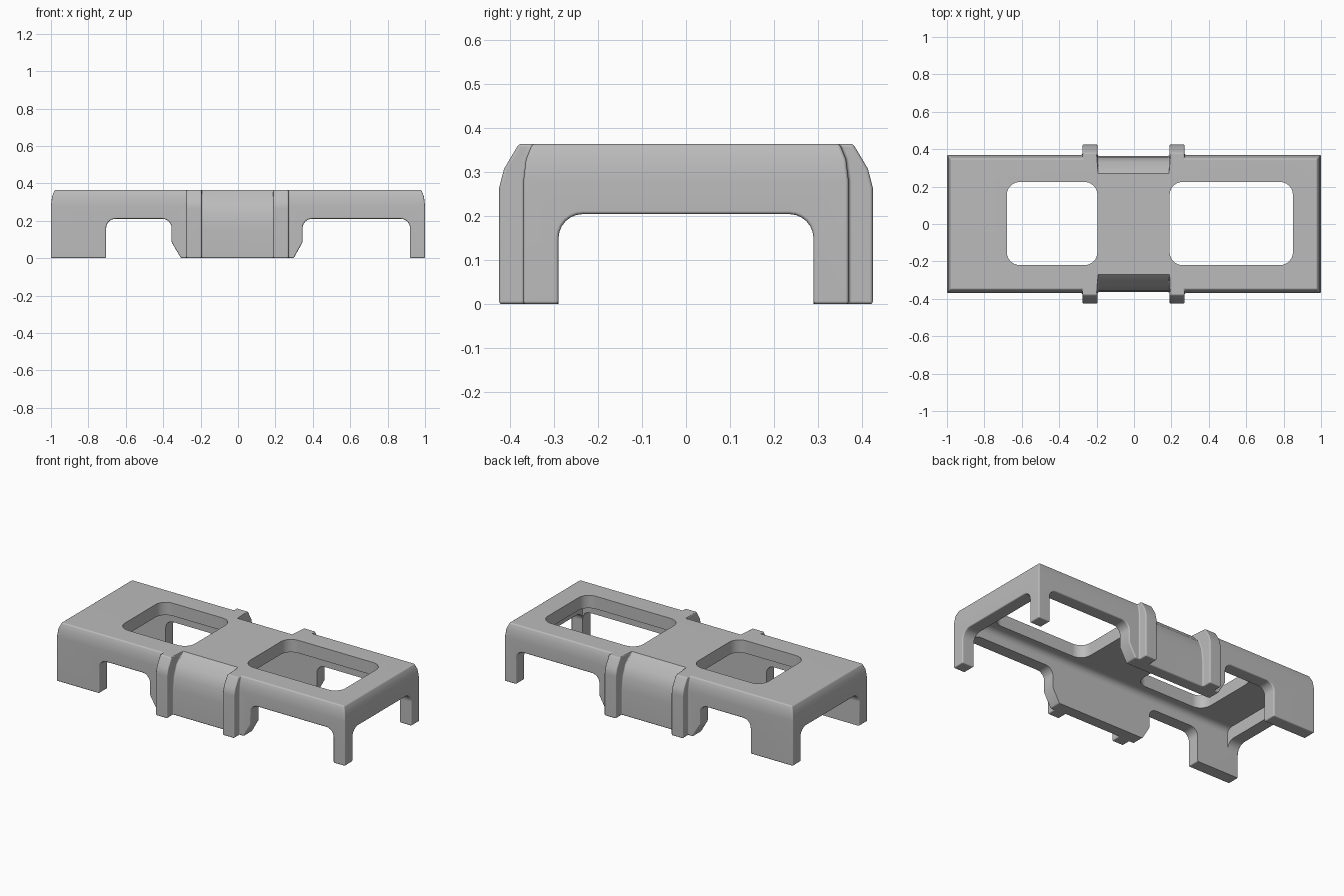
import bpy, bmesh, math
from mathutils import Vector

cube = bpy.data.objects.get("Cube")
if cube:
    bpy.data.objects.remove(cube, do_unlink=True)

HALF_Y, INNER_Y, INNER_X, HEIGHT = 0.37, 0.29, 0.92, 0.365

grey = bpy.data.materials.new("plain_grey")
grey.use_nodes = True
grey.diffuse_color = (0.5, 0.5, 0.5, 1)
shader = next(n for n in grey.node_tree.nodes if n.type == 'BSDF_PRINCIPLED')
shader.inputs["Base Color"].default_value = grey.diffuse_color


def add_object(name, bm):
    bmesh.ops.recalc_face_normals(bm, faces=bm.faces)
    mesh = bpy.data.meshes.new(name)
    bm.to_mesh(mesh)
    bm.free()
    mesh.materials.append(grey)
    obj = bpy.data.objects.new(name, mesh)
    bpy.context.scene.collection.objects.link(obj)
    return obj


def round_corners(points, radii, steps=6):
    """Replace each corner that has a radius by an arc."""
    out = []
    for i, (p, r) in enumerate(zip(points, radii)):
        p = Vector(p)
        if not r:
            out.append(tuple(p))
            continue
        u = (Vector(points[i - 1]) - p).normalized()
        v = (Vector(points[(i + 1) % len(points)]) - p).normalized()
        centre = p + (u + v) * r          # right-angled corners only
        for k in range(steps + 1):
            a = math.pi / 2 * k / steps
            out.append(tuple(centre - v * r * math.cos(a) - u * r * math.sin(a)))
    return out


def prism(name, points, axis, lo, hi):
    """Extrude a flat outline along one axis."""
    place = {'x': lambda a, b, t: (t, a, b),
             'y': lambda a, b, t: (a, t, b),
             'z': lambda a, b, t: (a, b, t)}[axis]
    bm = bmesh.new()
    ends = [[bm.verts.new(place(a, b, t)) for a, b in points] for t in (lo, hi)]
    for ring in ends:
        bm.faces.new(ring)
    n = len(points)
    for i in range(n):
        j = (i + 1) % n
        bm.faces.new((ends[0][i], ends[0][j], ends[1][j], ends[1][i]))
    return add_object(name, bm)


def combine(target, tool, operation):
    mod = target.modifiers.new("combine", 'BOOLEAN')
    mod.operation, mod.solver, mod.object = operation, 'EXACT', tool
    bpy.context.view_layer.update()
    graph = bpy.context.evaluated_depsgraph_get()
    mesh = bpy.data.meshes.new_from_object(target.evaluated_get(graph))
    target.modifiers.clear()
    target.data = mesh
    bpy.data.objects.remove(tool, do_unlink=True)


def tunnel(half, top, r):
    pts = [(-half, -0.2), (-half, top), (half, top), (half, -0.2)]
    return round_corners(pts, [0, r, r, 0])


# outer block, leaning in slightly towards the top
bm = bmesh.new()
rings = []
for z, inset in ((0, 0), (0.28, 0), (0.33, 0.006), (HEIGHT, 0.02)):
    x, y = 1 - inset, HALF_Y - inset
    rings.append([bm.verts.new((sx * x, sy * y, z))
                  for sx, sy in ((-1, -1), (1, -1), (1, 1), (-1, 1))])
bm.faces.new(rings[0])
bm.faces.new(rings[-1])
for low, high in zip(rings, rings[1:]):
    for i in range(4):
        j = (i + 1) % 4
        bm.faces.new((low[i], low[j], high[j], high[i]))
cover = add_object("bracket_cover", bm)

# sloped middle panels on both sides
panel = [(0.265, 0.37), (0.33, 0.305), (0.355, 0.24), (0.364, 0.16),
         (0.364, -0.1), (0.6, -0.1), (0.6, 0.5), (0.265, 0.5)]
rib = [(0.25, 0), (0.425, 0), (0.425, 0.265), (0.414, 0.308),
       (0.38, HEIGHT), (0.25, HEIGHT)]
for s in (-1, 1):
    side = [(s * y, z) for y, z in panel]
    combine(cover, prism("panel_cutter", side, 'x', -0.23, 0.23), 'DIFFERENCE')

# four upright ribs beside the panels
for s in (-1, 1):
    side = [(s * y, z) for y, z in rib]
    for lo, hi in ((-0.275, -0.195), (0.19, 0.27)):
        combine(cover, prism("side_rib", side, 'x', lo, hi), 'UNION')

# hollow underside and the arch through both ends
combine(cover, prism("hollow_cutter", tunnel(INNER_Y, 0.285, 0.04),
                     'x', -INNER_X, INNER_X), 'DIFFERENCE')
combine(cover, prism("arch_cutter", tunnel(INNER_Y, 0.205, 0.055),
                     'x', -1.2, 1.2), 'DIFFERENCE')

# side openings between the legs
for leg, mid, foot in ((-0.705, -0.355, -0.305), (INNER_X, 0.345, 0.298)):
    pts = [(leg, -0.1), (leg, 0.21), (mid, 0.21), (mid, 0.085),
           (foot, 0), (foot, -0.1)]
    outline = round_corners(pts, [0, 0.05, 0.05, 0, 0, 0])
    combine(cover, prism("side_opening", outline, 'y', -1, 1), 'DIFFERENCE')

# two windows in the roof
for x0, x1 in ((-0.68, -0.195), (0.19, 0.85)):
    pts = [(x0, -0.22), (x1, -0.22), (x1, 0.225), (x0, 0.225)]
    outline = round_corners(pts, [0.07] * 4)
    combine(cover, prism("roof_window", outline, 'z', 0.1, 0.6), 'DIFFERENCE')

# soften the outside edges, leaving the windows and the hollow crisp
bm = bmesh.new()
bm.from_mesh(cover.data)
bmesh.ops.remove_doubles(bm, verts=bm.verts, dist=0.0008)
bmesh.ops.dissolve_limit(bm, angle_limit=math.radians(0.5),
                         verts=bm.verts, edges=bm.edges)


def is_outer_edge(e):
    if len(e.link_faces) != 2 or e.calc_face_angle(0) < math.radians(30):
        return False
    m = (e.verts[0].co + e.verts[1].co) / 2
    inside = abs(m.x) < INNER_X + 0.005 and abs(m.y) < INNER_Y + 0.005
    return not inside


bmesh.ops.bevel(bm, geom=[e for e in bm.edges if is_outer_edge(e)],
                offset=0.012, offset_type='OFFSET', segments=3, profile=0.5,
                affect='EDGES', clamp_overlap=True)
bmesh.ops.recalc_face_normals(bm, faces=bm.faces)
for f in bm.faces:
    f.material_index = 0
bm.to_mesh(cover.data)
bm.free()
cover.data.materials.clear()
cover.data.materials.append(grey)

# smooth shading with crisp corners
bpy.ops.object.select_all(action='DESELECT')
cover.select_set(True)
bpy.context.view_layer.objects.active = cover
bpy.ops.object.shade_smooth_by_angle(angle=math.radians(40))
weighted = cover.modifiers.new("even_normals", 'WEIGHTED_NORMAL')
weighted.keep_sharp = True
